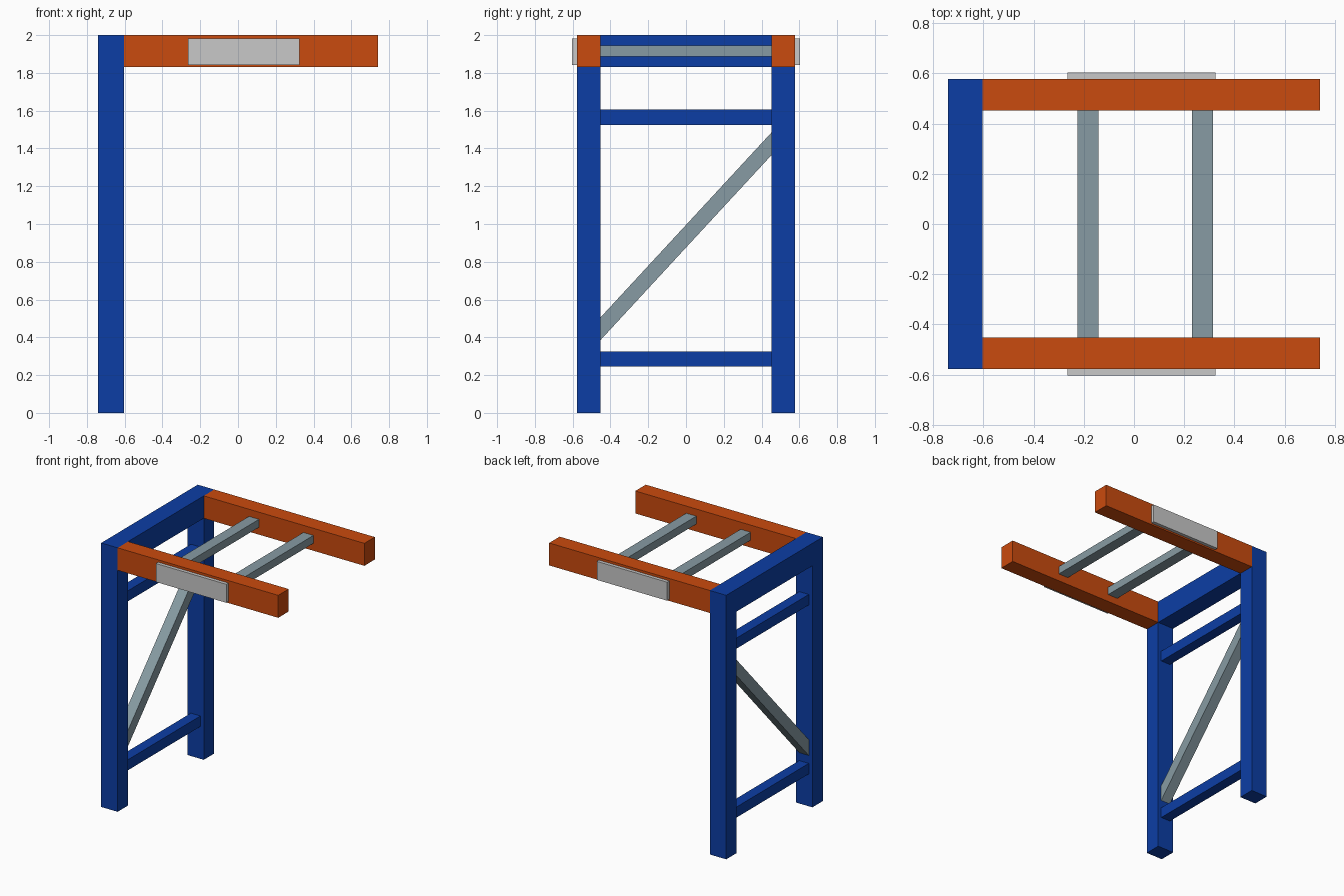
import bpy, bmesh, math
from mathutils import Matrix

if "Cube" in bpy.data.objects:
    bpy.data.objects.remove(bpy.data.objects["Cube"])


def material(name, rgb):
    m = bpy.data.materials.new(name)
    m.diffuse_color = (*rgb, 1.0)
    m.use_nodes = True
    m.node_tree.nodes["Principled BSDF"].inputs["Base Color"].default_value = m.diffuse_color
    return m


BLUE = material("blue paint", (0.0037, 0.048, 0.376))
ORANGE = material("orange paint", (0.591, 0.069, 0.0044))
STEEL = material("grey steel", (0.242, 0.328, 0.366))
PLATE = material("light grey plate", (0.578, 0.578, 0.578))


def finish(name, bm, mat):
    bmesh.ops.recalc_face_normals(bm, faces=bm.faces[:])
    me = bpy.data.meshes.new(name)
    bm.to_mesh(me)
    bm.free()
    me.materials.append(mat)
    ob = bpy.data.objects.new(name, me)
    bpy.context.collection.objects.link(ob)
    return ob


def box(name, x, y, z, mat):
    """Box from (min, max) ranges on each axis."""
    bm = bmesh.new()
    size = [r[1] - r[0] for r in (x, y, z)]
    mid = [(r[0] + r[1]) / 2 for r in (x, y, z)]
    bmesh.ops.create_cube(bm, size=1, matrix=Matrix.Translation(mid) @ Matrix.Diagonal((*size, 1)))
    return finish(name, bm, mat)


POST_X = (-0.742, -0.604)   # post depth
RUNG_X = (-0.712, -0.632)   # thinner bracing, centred on the posts
INNER, OUTER = 0.453, 0.578  # inner and outer faces of posts and arms
GAP = (-INNER, INNER)

# Posts, arms and side plates on both sides
for side, s in (("front", -1), ("back", 1)):
    y = sorted((s * INNER, s * OUTER))
    box(side + "_post", POST_X, y, (0, 2), BLUE)
    box(side + "_arm", (POST_X[1], 0.742), y, (1.83, 2), ORANGE)
    box(side + "_side_plate", (-0.265, 0.325), sorted((s * OUTER, s * 0.604)), (1.842, 1.982), PLATE)

# Top beam and horizontal rungs between the posts
box("top_beam", POST_X, GAP, (1.83, 2), BLUE)
box("upper_rung", RUNG_X, GAP, (1.525, 1.605), BLUE)
box("lower_rung", RUNG_X, GAP, (0.245, 0.325), BLUE)

# Steel crossbars between the arms
for i, x in enumerate((-0.183, 0.273)):
    box(f"crossbar_{i + 1}", (x - 0.042, x + 0.042), GAP, (1.886, 1.946), STEEL)

# Diagonal brace, its ends cut flush with the posts
bm = bmesh.new()
profile = [(-INNER, 0.385), (INNER, 1.365), (INNER, 1.485), (-INNER, 0.505)]
face = bm.faces.new([bm.verts.new((RUNG_X[0], y, z)) for y, z in profile])
ext = bmesh.ops.extrude_face_region(bm, geom=[face])
bmesh.ops.translate(bm, vec=(RUNG_X[1] - RUNG_X[0], 0, 0),
                    verts=[g for g in ext["geom"] if isinstance(g, bmesh.types.BMVert)])
finish("diagonal_brace", bm, STEEL)
